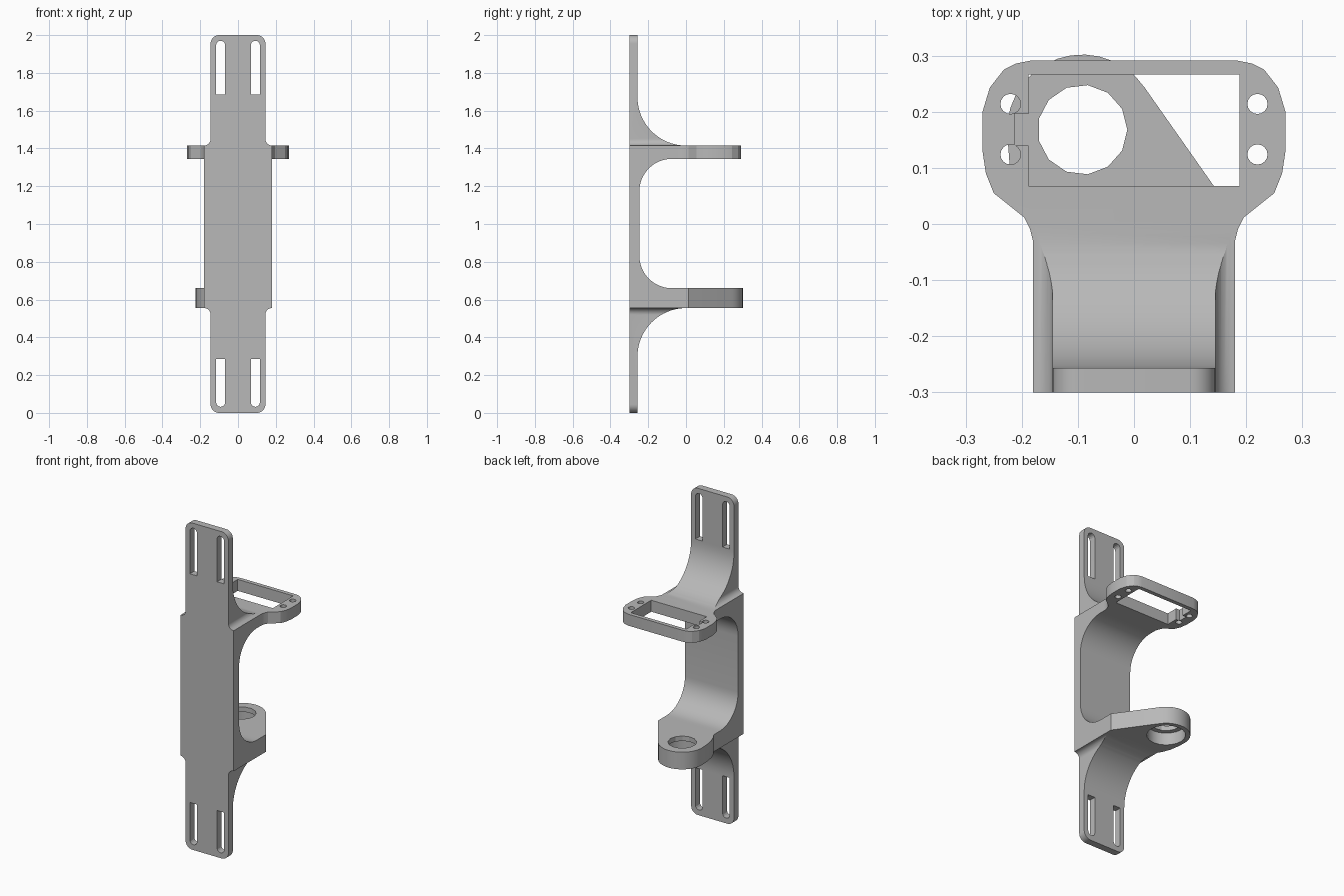
import bpy
import bmesh
from math import sin, cos, radians

cube = bpy.data.objects.get("Cube")
if cube:
    bpy.data.objects.remove(cube, do_unlink=True)

grey = bpy.data.materials.new("light_grey_plastic")
grey.use_nodes = True
grey.diffuse_color = (0.48, 0.48, 0.48, 1)
grey.node_tree.nodes["Principled BSDF"].inputs["Base Color"].default_value = grey.diffuse_color


def arc(u, v, r, start, end, n=8):
    """Points on a circular arc, angles in degrees."""
    steps = [radians(start + (end - start) * i / n) for i in range(n + 1)]
    return [(u + r * cos(a), v + r * sin(a)) for a in steps]


def circle(u, v, r, n):
    return arc(u, v, r, 0, 360, n)[:-1]


def rect(u0, u1, v0, v1):
    return [(u0, v0), (u1, v0), (u1, v1), (u0, v1)]


def mirrored(half):
    return half + [(-u, v) for u, v in reversed(half)]


def prism(name, outline, axis, low, high):
    """Extrude a 2D outline along the given axis."""
    place = {"x": lambda u, v, w: (w, u, v),
             "y": lambda u, v, w: (u, w, v),
             "z": lambda u, v, w: (u, v, w)}[axis]
    bm = bmesh.new()
    bottom = [bm.verts.new(place(u, v, low)) for u, v in outline]
    top = [bm.verts.new(place(u, v, high)) for u, v in outline]
    bm.faces.new(bottom)
    bm.faces.new(top)
    for i in range(len(outline)):
        j = (i + 1) % len(outline)
        bm.faces.new((bottom[i], bottom[j], top[j], top[i]))
    bmesh.ops.recalc_face_normals(bm, faces=bm.faces[:])
    mesh = bpy.data.meshes.new(name)
    bm.to_mesh(mesh)
    bm.free()
    mesh.materials.append(grey)
    obj = bpy.data.objects.new(name, mesh)
    bpy.context.collection.objects.link(obj)
    return obj


def combine(target, tool, operation):
    """Apply a boolean and drop the tool object."""
    mod = target.modifiers.new("boolean", "BOOLEAN")
    mod.operation = operation
    mod.solver = "EXACT"
    mod.object = tool
    bpy.context.view_layer.objects.active = target
    bpy.ops.object.modifier_apply(modifier=mod.name)
    bpy.data.objects.remove(tool, do_unlink=True)


LOW_Z0, LOW_Z1 = 0.555, 0.66
UP_Z0, UP_Z1 = 1.345, 1.415
OUT_R, IN_R = 0.257, 0.172

# Back plate with filleted arm roots: side profile
side = [(-0.3, -0.1), (-0.257, -0.1)]
side += arc(0, LOW_Z0 - OUT_R, OUT_R, 180, 90, 16)
side += [(0, LOW_Z1)]
side += arc(-0.075, LOW_Z1 + IN_R, IN_R, 270, 180, 12)
side += arc(-0.075, UP_Z0 - IN_R, IN_R, 180, 90, 12)
side += [(0, UP_Z0)]
side += arc(0, UP_Z1 + OUT_R, OUT_R, 270, 180, 16)
side += [(-0.257, 2.1), (-0.3, 2.1)]
bracket = prism("mounting_bracket", side, "x", -0.3, 0.3)

# Front silhouette trims the plate to its stepped, rounded shape
half = arc(0.1, 0.045, 0.045, -90, 0)
half += arc(0.18, LOW_Z0 - 0.035, 0.035, 180, 90)
half += arc(0.18, UP_Z1 + 0.035, 0.035, 270, 180)
half += arc(0.1, 1.955, 0.045, 0, 90)
combine(bracket, prism("silhouette", mirrored(half), "y", -0.5, 0.5), "INTERSECT")

# Upper arm: rectangular frame with rounded corners
half = [(0.18, -0.05), (0.18, -0.03), (0.185, -0.01), (0.196, 0.012), (0.25, 0.055),
        (0.264, 0.09), (0.27, 0.13), (0.27, 0.2), (0.257, 0.243),
        (0.232, 0.275), (0.21, 0.286), (0.185, 0.291)]
upper_arm = prism("upper_arm", mirrored(half), "z", UP_Z0, UP_Z1)
openings = [rect(-0.188, 0.188, 0.068, 0.266), rect(-0.213, -0.15, 0.14, 0.196)]
openings += [circle(x, y, 0.018, 16) for x in (-0.22, 0.22) for y in (0.124, 0.214)]
for opening in openings:
    combine(upper_arm, prism("opening", opening, "z", 1.2, 1.6), "DIFFERENCE")

# Lower arm: offset round bearing seat with a stepped bore
bx, by = -0.092, 0.168
plan = [(-0.18, -0.05), (0.18, -0.05), (0.18, 0.014)]
plan += arc(bx, by, 0.134, 34, 185, 14)
plan += [(-0.222, 0.11), (-0.214, 0.06), (-0.195, 0.012), (-0.18, -0.012)]
lower_arm = prism("lower_arm", plan, "z", LOW_Z0, LOW_Z1)
combine(lower_arm, prism("bore", circle(bx, by, 0.08, 13), "z", 0.4, 0.8), "DIFFERENCE")
combine(lower_arm, prism("seat", circle(bx, by, 0.108, 20), "z", 0.4, 0.63), "DIFFERENCE")

for arm in (upper_arm, lower_arm):
    combine(bracket, arm, "UNION")

# Adjustment slots at both plate ends
for x in (-0.092, 0.092):
    top_slot = arc(x, 1.946, 0.024, 0, 180) + [(x - 0.024, 1.685), (x + 0.024, 1.685)]
    low_slot = arc(x, 0.056, 0.024, 180, 360) + [(x + 0.024, 0.285), (x - 0.024, 0.285)]
    for slot in (top_slot, low_slot):
        combine(bracket, prism("slot", slot, "y", -0.5, 0.1), "DIFFERENCE")

bpy.ops.object.select_all(action="DESELECT")
bracket.select_set(True)
bpy.context.view_layer.objects.active = bracket
bpy.ops.object.shade_smooth_by_angle(angle=radians(20))
